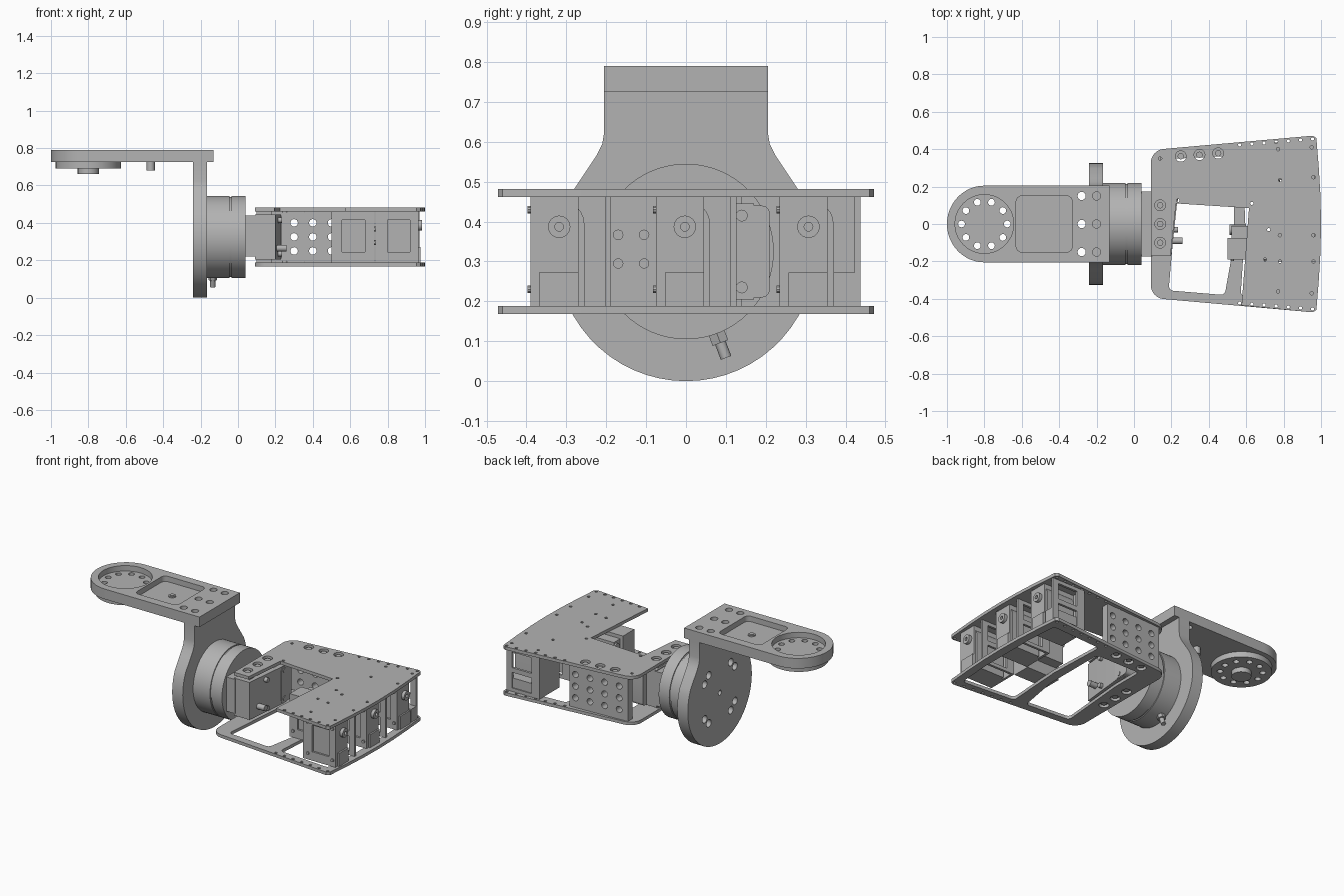
import bpy, bmesh
from math import sin, cos, pi, tan, atan2
from mathutils import Vector, Matrix

if bpy.data.objects.get("Cube"):
    bpy.data.objects.remove(bpy.data.objects["Cube"])

grey = bpy.data.materials.new("machined_grey")
grey.use_nodes = True
grey.diffuse_color = (0.45, 0.45, 0.45, 1)
grey.node_tree.nodes["Principled BSDF"].inputs["Base Color"].default_value = (0.45, 0.45, 0.45, 1)


# Helpers: outlines are extruded along an axis; several may share one mesh
def place(axis, u, v, w):
    return {"x": (w, u, v), "y": (u, w, v), "z": (u, v, w)}[axis]


def circle(u, v, r, n=24):
    return [(u + r * cos(2 * pi * i / n), v + r * sin(2 * pi * i / n)) for i in range(n)]


def rect(u0, v0, u1, v1):
    return [(u0, v0), (u1, v0), (u1, v1), (u0, v1)]


def rounded(points, r, steps=6):
    out = []
    for i, p in enumerate(points):
        p = Vector(p)
        a = (Vector(points[i - 1]) - p).normalized()
        b = (Vector(points[(i + 1) % len(points)]) - p).normalized()
        half = a.angle(b) / 2
        c = p + (a + b).normalized() * r / sin(half)
        s, e = p + a * r / tan(half) - c, p + b * r / tan(half) - c
        t0 = atan2(s.y, s.x)
        turn = (atan2(e.y, e.x) - t0 + pi) % (2 * pi) - pi
        out += [(c.x + r * cos(t0 + turn * k / steps), c.y + r * sin(t0 + turn * k / steps))
                for k in range(steps + 1)]
    return out


def solid(name, axis, lo, hi, *outlines):
    bm = bmesh.new()
    for pts in outlines:
        bottom = [bm.verts.new(place(axis, u, v, lo)) for u, v in pts]
        top = [bm.verts.new(place(axis, u, v, hi)) for u, v in pts]
        bm.faces.new(bottom)
        bm.faces.new(top)
        for i in range(len(pts)):
            bm.faces.new((bottom[i - 1], bottom[i], top[i], top[i - 1]))
    bmesh.ops.recalc_face_normals(bm, faces=bm.faces)
    mesh = bpy.data.meshes.new(name)
    bm.to_mesh(mesh)
    bm.free()
    mesh.materials.append(grey)
    ob = bpy.data.objects.new(name, mesh)
    bpy.context.scene.collection.objects.link(ob)
    return ob


def box(name, x0, x1, y0, y1, z0, z1):
    return solid(name, "z", z0, z1, rect(x0, y0, x1, y1))


def cut(ob, axis, lo, hi, *outlines):
    tool = solid("cutter", axis, lo, hi, *outlines)
    tool.hide_render = True
    mod = ob.modifiers.new("cut", "BOOLEAN")
    mod.operation, mod.solver, mod.object = "DIFFERENCE", "EXACT", tool
    bpy.context.view_layer.update()
    mesh = bpy.data.meshes.new_from_object(ob.evaluated_get(bpy.context.evaluated_depsgraph_get()))
    ob.modifiers.clear()
    ob.data = mesh
    bpy.data.objects.remove(tool)


# Overhead arm with round end, recesses and drilled holes
arc = [(-0.8 + 0.2 * cos(a), 0.205 * sin(a)) for a in [pi / 2 + pi * i / 24 for i in range(25)]]
arm = solid("overhead_arm", "z", 0.725, 0.79, arc + [(-0.13, -0.205), (-0.13, 0.205)])
cut(arm, "z", 0.755, 0.9, circle(-0.8, 0, 0.157, 40), rounded(rect(-0.63, -0.15, -0.33, 0.15), 0.03))
ring = [circle(-0.8 + 0.122 * cos(pi * i / 5), 0.122 * sin(pi * i / 5), 0.018, 16) for i in range(10)]
cut(arm, "z", 0.6, 0.9, *ring, *[circle(-0.28, y, 0.022, 16) for y in (-0.15, 0, 0.15)])
cut(arm, "z", 0.75, 0.9, *[circle(-0.2, y, 0.022, 16) for y in (-0.15, 0, 0.15)])
solid("arm_center_pin", "z", 0.68, 0.762, circle(-0.467, 0, 0.022))
solid("arm_center_button", "z", 0.75, 0.765, circle(-0.467, 0, 0.012))
flange = solid("arm_flange", "z", 0.69, 0.725, circle(-0.8, 0, 0.175, 40))
cut(flange, "z", 0.6, 0.9, *ring)
solid("arm_flange_hub", "z", 0.66, 0.69, circle(-0.8, 0, 0.057))

# Upright plate: round below, narrowing to a neck
side = [(0.325 * cos(a), 0.325 + 0.325 * sin(a)) for a in [-pi / 2 + pi * i / 30 for i in range(31)]
        if a < 0.5]
side += [(0.245, 0.535), (0.225, 0.565), (0.21, 0.595), (0.205, 0.625), (0.205, 0.725)]
upright = solid("upright_plate", "x", -0.24, -0.165, side + [(-y, z) for y, z in reversed(side[1:])])
clusters = [circle(0.19 * cos(a), 0.325 + 0.19 * sin(a), 0.024, 16)
            for k in range(4) for a in (pi / 4 + k * pi / 2 - 0.16, pi / 4 + k * pi / 2 + 0.16)]
cut(upright, "x", -0.3, -0.2, *clusters, circle(0, 0.325, 0.016, 16))

# Round joint housing with a groove, and its angled cable plug
for name, x0, x1, r in (("joint_base", -0.165, -0.045, 0.22), ("joint_groove", -0.045, -0.035, 0.214),
                        ("joint_rotor", -0.035, 0.04, 0.22)):
    solid(name, "x", x0, x1, circle(0, 0.325, r, 64))
for name, r, lo, hi, n in (("plug_nut", 0.024, -0.245, -0.2, 6), ("plug_tip", 0.014, -0.285, -0.24, 16)):
    plug = solid(name, "z", lo, hi, circle(0, 0, r, n))
    plug.matrix_world = Matrix.Translation((-0.135, 0, 0.325)) @ Matrix.Rotation(0.36, 4, "X")

# Wrist block between the joint and the hand plates
box("wrist_neck", 0.04, 0.1, -0.175, 0.175, 0.22, 0.44)
solid("wrist_block", "z", 0.205, 0.445, [(0.09, -0.17), (0.2, -0.17), (0.23, 0.11), (0.23, 0.17), (0.09, 0.17)])
box("wrist_riser", 0.1, 0.18, -0.14, 0.14, 0.187, 0.462)
solid("wrist_plug", "x", 0.2, 0.26, circle(-0.09, 0.265, 0.018, 12))
solid("wrist_screws", "x", 0.2, 0.236, *[circle(y, z, 0.015, 12) for y in (-0.03, 0.14) for z in (0.235, 0.415)])
mount = solid("wrist_mount", "x", 0.16, 0.232, rounded(rect(0.11, 0.21, 0.21, 0.44), 0.02))

# Hand plates
right = [(0.975, 0.46), (0.988, 0.3), (0.997, 0.15), (1.0, 0), (0.997, -0.15), (0.988, -0.3), (0.975, -0.46)]
corner = rounded([(0.09, -0.395), (0.09, 0.395), (0.96, 0.475), (0.96, -0.475)], 0.075)
left_back, left_front = corner[7:14], corner[:7]
rim = [(0.955, 0.472)] + right + [(0.955, -0.472)]
edge = [circle(x, s * (0.385 + 0.08 * (x - 0.09)), 0.009, 10)
        for x in [0.565 + 0.065 * i for i in range(7)] for s in (1, -1)]
dots = [circle(x, y, 0.009, 10) for x, y in (
    (0.77, 0.4), (0.78, 0.235), (0.95, 0.41), (0.96, 0.25), (0.72, -0.03), (0.78, -0.06), (0.7, -0.19),
    (0.78, -0.2), (0.96, -0.06), (0.96, -0.2), (0.95, -0.37), (0.77, -0.36), (0.63, 0.11),
    (0.235, 0.125), (0.14, 0.35))]
bolts = [(0.14, y) for y in (-0.1, 0, 0.1)] + [(0.25, 0.362), (0.35, 0.37), (0.45, 0.378)]
wells = [circle(x, y, 0.029, 20) for x, y in bolts]

notch = [(0.575, -0.436), (0.615, 0.085), (0.225, 0.11), (0.195, -0.17), (0.09, -0.17)]
top = solid("top_hand_plate", "z", 0.462, 0.482, left_back + rim + notch)
cut(top, "z", 0.4, 0.6, *edge, *dots, *wells)
bottom = solid("bottom_hand_plate", "z", 0.168, 0.188, left_front + left_back + rim)
windows = [[(0.185, -0.355), (0.485, -0.38), (0.535, -0.1), (0.535, 0.31), (0.225, 0.31), (0.225, 0.1)],
           [(0.57, -0.385), (0.93, -0.415), (0.945, -0.2), (0.945, 0.2), (0.93, 0.4), (0.58, 0.38),
            (0.595, 0)]]
cut(bottom, "z", 0.1, 0.3, *[rounded(w, 0.025) for w in windows], *edge, *wells)
for name, lo, hi in (("top_bolts", 0.455, 0.474), ("bottom_bolts", 0.176, 0.195)):
    solid(name, "z", lo, hi, *[circle(x, y, 0.017, 12) for x, y in bolts])

# Perforated wall on the back edge
wall = solid("back_wall", "z", 0.188, 0.462, [(0.14, 0.345), (0.54, 0.365), (0.54, 0.41), (0.14, 0.39)])
cut(wall, "y", 0.2, 0.6, *[circle(x, z, 0.02, 16) for x in (0.2, 0.3, 0.4, 0.5) for z in (0.25, 0.325, 0.4)])


# Finger drives: body, rounded cover, foot, side plate and output horn
def drive(label, y):
    body = box(label + "_body", 0.735, 0.965, y, y + 0.12, 0.188, 0.462)
    cut(body, "y", y - 0.1, y + 0.012, rect(0.8, 0.245, 0.92, 0.415))
    solid(label + "_body_screws", "y", y - 0.008, y + 0.01,
          *[circle(px, pz, 0.01, 10) for px in (0.77, 0.945) for pz in (0.23, 0.43)])
    curve = [(y + 0.08 + 0.055 * sin(a), 0.395 + 0.055 * cos(a)) for a in [pi * i / 12 for i in range(7)]]
    solid(label + "_cover", "x", 0.76, 0.955, curve + [(y + 0.135, 0.188), (y + 0.08, 0.188)])
    box(label + "_foot", 0.8, 0.975, y + 0.022, y + 0.12, 0.188, 0.272)
    plate = box(label + "_side_plate", 0.735, 0.97, y + 0.187, y + 0.202, 0.188, 0.462)
    cut(plate, "y", y, y + 0.4, rect(0.79, 0.34, 0.93, 0.44), rect(0.79, 0.21, 0.93, 0.31))
    box(label + "_back_web", 0.735, 0.75, y + 0.1, y + 0.19, 0.188, 0.462)
    horn = solid(label + "_horn", "x", 0.95, 0.985, circle(y + 0.072, 0.387, 0.028))
    cut(horn, "x", 0.97, 1.1, circle(y + 0.072, 0.387, 0.011, 12))


for label, y in (("front_drive", -0.39), ("middle_drive", -0.075), ("back_drive", 0.235)):
    drive(label, y)
box("back_drive_outer_foot", 0.76, 0.97, 0.37, 0.43, 0.188, 0.272)

# Inner thumb drive facing the open notch
inner = box("thumb_drive", 0.5, 0.73, -0.19, -0.075, 0.188, 0.462)
cut(inner, "y", -0.3, -0.178, rect(0.555, 0.245, 0.68, 0.415))
box("thumb_drive_neck", 0.52, 0.7, -0.075, -0.01, 0.26, 0.44)
solid("thumb_drive_horn", "x", 0.51, 0.6, circle(-0.03, 0.4, 0.028))
solid("thumb_drive_screws", "x", 0.72, 0.742, *[circle(y, z, 0.013, 12) for y in (-0.17, -0.105)
                                               for z in (0.295, 0.367)])
solid("thumb_drive_front_screws", "y", -0.198, -0.18,
      *[circle(x, z, 0.01, 10) for x in (0.525, 0.705) for z in (0.23, 0.42)])

# Smooth the round faces, keep machined edges crisp
bpy.ops.object.select_all(action="DESELECT")
for ob in bpy.context.scene.objects:
    if ob.type == "MESH":
        ob.select_set(True)
        bpy.context.view_layer.objects.active = ob
bpy.ops.object.shade_smooth_by_angle(angle=0.6)
